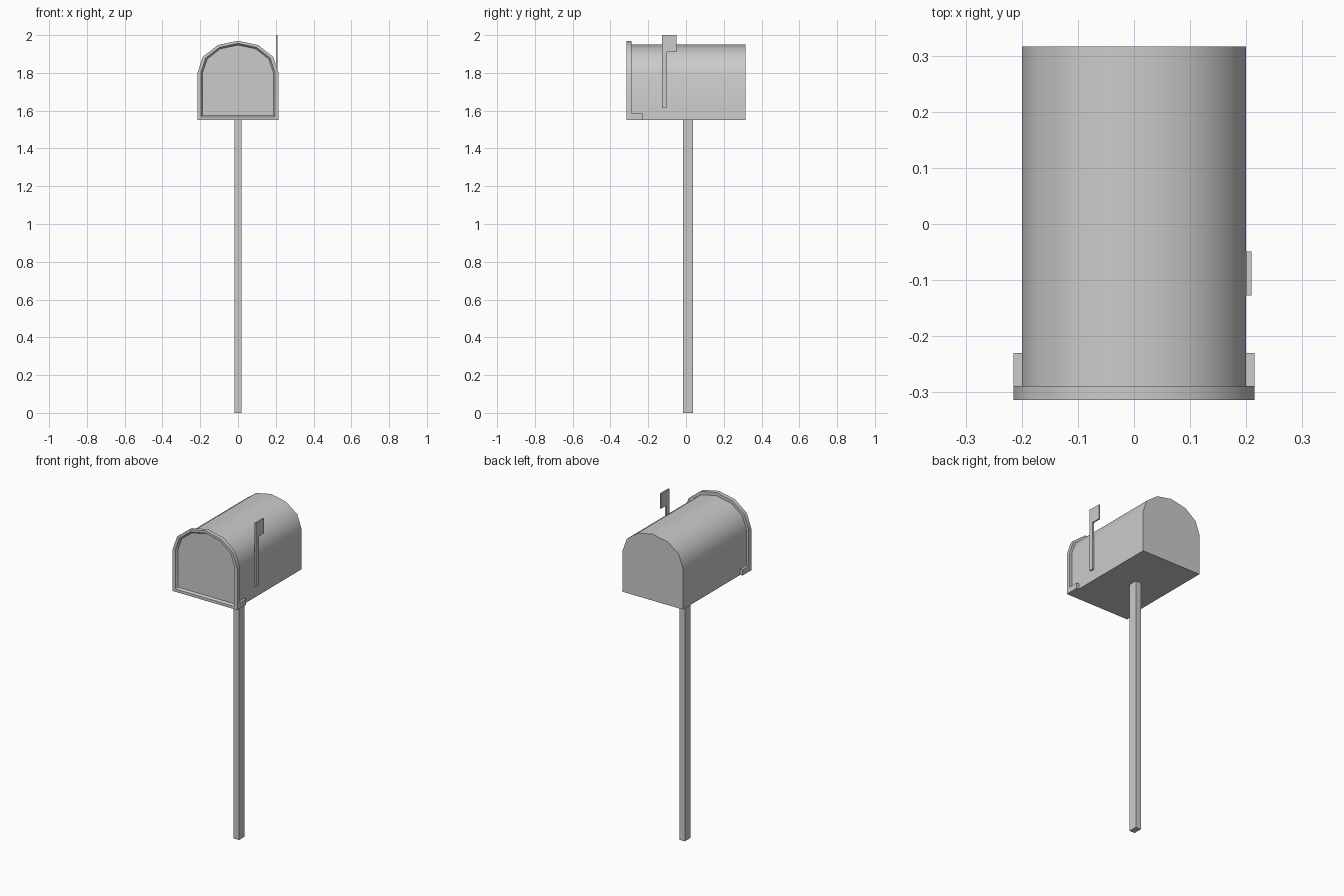
import bpy, bmesh, math

if "Cube" in bpy.data.objects:
    bpy.data.objects.remove(bpy.data.objects["Cube"])


def finish(name, bm, smooth=None):
    bmesh.ops.recalc_face_normals(bm, faces=bm.faces)
    me = bpy.data.meshes.new(name)
    bm.to_mesh(me)
    bm.free()
    ob = bpy.data.objects.new(name, me)
    bpy.context.collection.objects.link(ob)
    if smooth:
        bpy.ops.object.select_all(action='DESELECT')
        ob.select_set(True)
        bpy.context.view_layer.objects.active = ob
        bpy.ops.object.shade_smooth_by_angle(angle=math.radians(smooth))
    return ob


def arch(w, z0, top, spring=1.80, n=6):
    """Box bottom with a low-poly elliptical arch on top."""
    pts = [(w * math.cos(math.pi * i / n),
            spring + (top - spring) * math.sin(math.pi * i / n)) for i in range(n + 1)]
    return [(w, z0)] + pts + [(-w, z0)]


def loft(name, sections, smooth=None):
    """Skin closed sections of (y, [(x, z), ...]) and cap both ends."""
    bm = bmesh.new()
    rings = [[bm.verts.new((x, y, z)) for x, z in pts] for y, pts in sections]
    for a, b in zip(rings, rings[1:]):
        for i in range(len(a)):
            j = (i + 1) % len(a)
            bm.faces.new((a[i], a[j], b[j], b[i]))
    bm.faces.new(rings[0])
    bm.faces.new(rings[-1])
    return finish(name, bm, smooth)


def prism(name, x0, x1, outline):
    """Extrude a (y, z) outline along x."""
    bm = bmesh.new()
    face = bm.faces.new([bm.verts.new((x0, y, z)) for y, z in outline])
    ext = bmesh.ops.extrude_face_region(bm, geom=[face])
    for g in ext['geom']:
        if isinstance(g, bmesh.types.BMVert):
            g.co.x = x1
    if not face.is_valid or len(bm.faces) < len(outline) + 2:
        bm.faces.new([v for v in bm.verts if abs(v.co.x - x0) < 1e-6])
    return finish(name, bm)


def rect(y0, y1, z0, z1):
    return [(y0, z0), (y1, z0), (y1, z1), (y0, z1)]


# Post
prism("post", -0.018, 0.018, rect(-0.016, 0.037, 0, 1.555))

# Arched box
body = arch(0.2, 1.55, 1.95)
loft("mailbox_body", [(-0.29, body), (0.316, body)], 40)

# Door: raised rim around a recessed panel
rim = arch(0.215, 1.55, 1.97)
loft("door", [(-0.289, rim), (-0.314, rim),
              (-0.314, arch(0.197, 1.567, 1.956)),
              (-0.302, arch(0.188, 1.575, 1.947))], 40)

# Hinge tabs on both lower corners
for side, s in (("right", 1), ("left", -1)):
    prism(f"hinge_tab_{side}", s * 0.198, s * 0.215, rect(-0.292, -0.23, 1.55, 1.584))

# Signal flag: stem with a rectangular head
prism("flag", 0.2, 0.209, [(-0.127, 1.617), (-0.101, 1.617), (-0.101, 1.91),
                           (-0.049, 1.91), (-0.049, 2.0), (-0.127, 2.0)])
